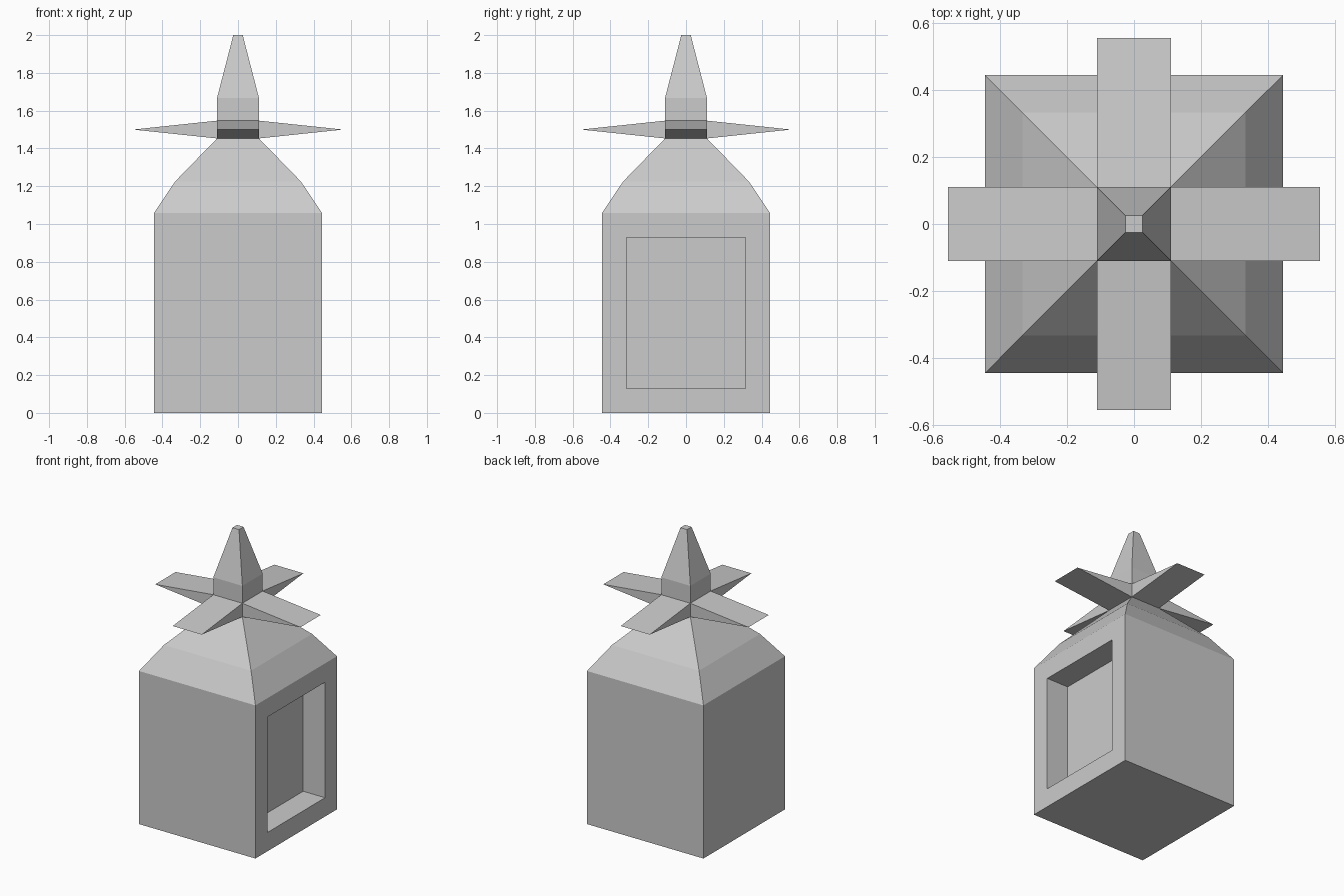
import bpy
import bmesh

if "Cube" in bpy.data.objects:
    bpy.data.objects.remove(bpy.data.objects["Cube"], do_unlink=True)

# Single plain grey
GREY = (0.6, 0.6, 0.6, 1.0)
grey = bpy.data.materials.new("plain grey")
grey.use_nodes = True
grey.diffuse_color = GREY
bsdf = next(n for n in grey.node_tree.nodes if n.type == 'BSDF_PRINCIPLED')
bsdf.inputs["Base Color"].default_value = GREY


def square_loft(bm, profile):
    """Stack square rings given as (half width, height); returns the bands of side faces."""
    rings = [[bm.verts.new((sx * r, sy * r, z))
              for sx, sy in ((-1, -1), (1, -1), (1, 1), (-1, 1))]
             for r, z in profile]
    bands = []
    for lo, hi in zip(rings, rings[1:]):
        bands.append([bm.faces.new((lo[i], lo[(i + 1) % 4], hi[(i + 1) % 4], hi[i]))
                      for i in range(4)])
    bm.normal_update()
    return rings, bands


def finish(bm, name):
    mesh = bpy.data.meshes.new(name)
    bm.normal_update()
    bm.to_mesh(mesh)
    bm.free()
    mesh.materials.append(grey)
    obj = bpy.data.objects.new(name, mesh)
    bpy.context.collection.objects.link(obj)
    return obj


# Body: square block with a two-step sloping roof
bm = bmesh.new()
rings, bands = square_loft(bm, [(0.445, 0), (0.445, 1.058), (0.333, 1.225), (0.111, 1.453)])
bm.faces.new(rings[0][::-1])

# Recessed opening in the +x wall: inset a border, then push the panel inward
panel = bands[0][1]
bmesh.ops.inset_region(bm, faces=[panel], thickness=0.13, use_even_offset=True)
ext = bmesh.ops.extrude_discrete_faces(bm, faces=[panel])
bmesh.ops.translate(bm, verts=ext["faces"][0].verts[:], vec=(-0.167, 0, 0))
finish(bm, "body")

# Finial: square neck and tapering spire
bm = bmesh.new()
rings, bands = square_loft(bm, [(0.111, 1.453), (0.111, 1.547), (0.111, 1.667), (0.025, 2.0)])
bm.faces.new(rings[-1])

# Four blades: pull the lowest band outward and pinch each end to an edge
outward = [f.normal.copy() for f in bands[0]]
ext = bmesh.ops.extrude_discrete_faces(bm, faces=bands[0])
for face in ext["faces"]:
    face.normal_update()
    direction = min(outward, key=lambda n: (n - face.normal).length)
    for v in face.verts:
        v.co += direction * 0.444
        v.co.z = 1.5
bmesh.ops.remove_doubles(bm, verts=bm.verts[:], dist=0.0005)
finish(bm, "finial")
